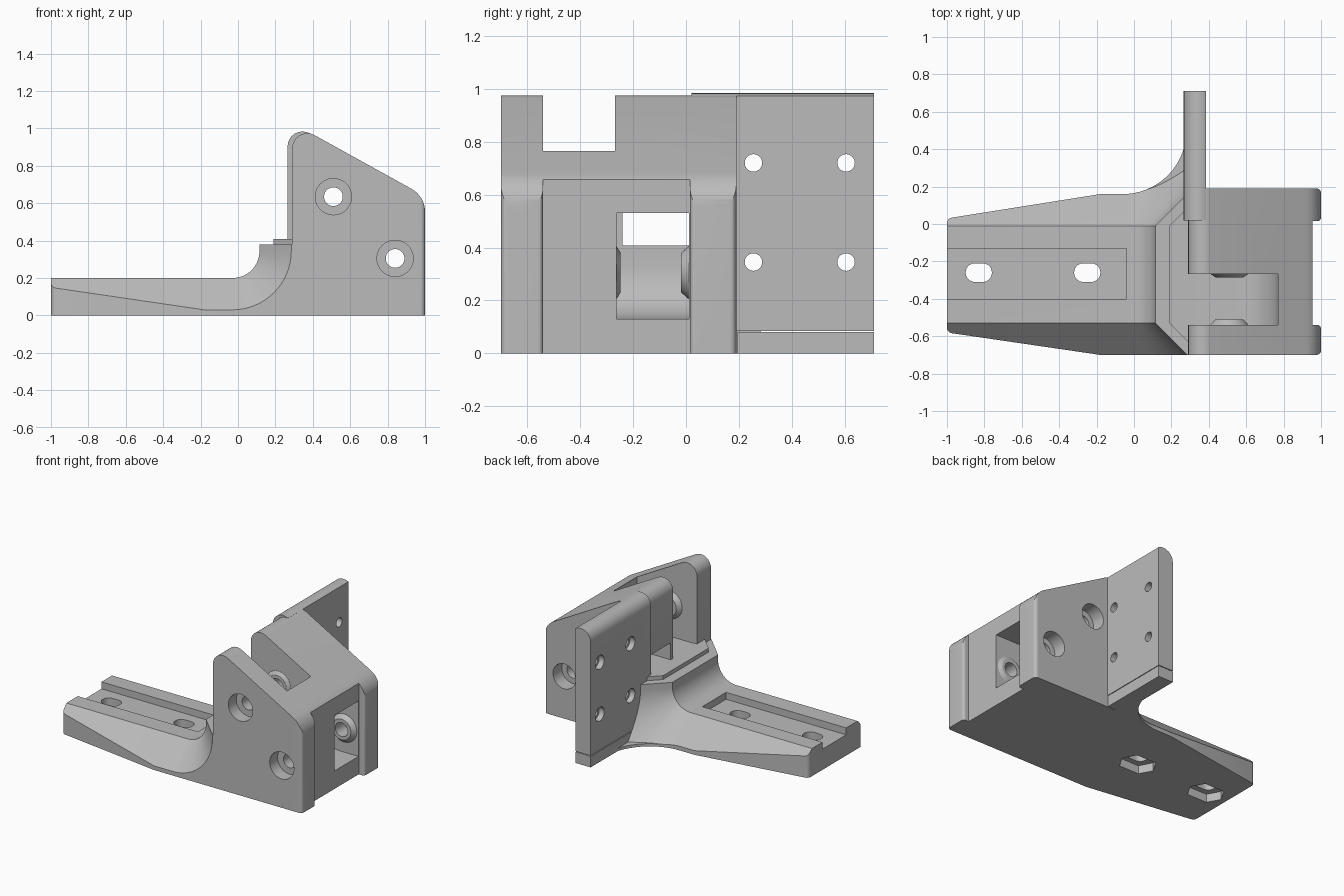
import bpy, bmesh, math
from mathutils import Vector

if "Cube" in bpy.data.objects:
    bpy.data.objects.remove(bpy.data.objects["Cube"])

grey = bpy.data.materials.new("plain grey")
grey.diffuse_color = (0.5, 0.5, 0.5, 1)
grey.use_nodes = True
grey.node_tree.nodes["Principled BSDF"].inputs["Base Color"].default_value = grey.diffuse_color


def loft(name, axis, sections):
    """Solid through (offset, 2D points) sections along an axis."""
    place = {'x': lambda o, u, v: (o, u, v),
             'y': lambda o, u, v: (u, o, v),
             'z': lambda o, u, v: (u, v, o)}[axis]
    bm = bmesh.new()
    rings = [[bm.verts.new(place(o, u, v)) for u, v in pts] for o, pts in sections]
    n = len(rings[0])
    for a, b in zip(rings, rings[1:]):
        for i in range(n):
            j = (i + 1) % n
            bm.faces.new((a[i], a[j], b[j], b[i]))
    bm.faces.new(rings[0])
    bm.faces.new(rings[-1])
    bmesh.ops.recalc_face_normals(bm, faces=bm.faces)
    me = bpy.data.meshes.new(name)
    bm.to_mesh(me)
    bm.free()
    me.materials.append(grey)
    ob = bpy.data.objects.new(name, me)
    bpy.context.collection.objects.link(ob)
    return ob


def prism(name, axis, pts, a, b):
    return loft(name, axis, [(a, pts), (b, pts)])


def box(name, x0, x1, y0, y1, z0, z1):
    return prism(name, 'z', [(x0, y0), (x1, y0), (x1, y1), (x0, y1)], z0, z1)


def circle(u, v, r, n=40):
    return [(u + r * math.cos(2 * math.pi * i / n), v + r * math.sin(2 * math.pi * i / n))
            for i in range(n)]


def rounded(pts, steps=8):
    """Polygon whose corners may carry a radius as a third value."""
    out = []
    for i, p in enumerate(pts):
        c = Vector(p[:2])
        if len(p) < 3:
            out.append(tuple(c))
            continue
        d0 = (Vector(pts[i - 1][:2]) - c).normalized()
        d1 = (Vector(pts[(i + 1) % len(pts)][:2]) - c).normalized()
        half = d0.angle(d1) / 2
        t = p[2] / math.tan(half)
        centre = c + (d0 + d1).normalized() * (p[2] / math.sin(half))
        a, b = c + d0 * t - centre, c + d1 * t - centre
        sweep = a.angle(b)
        for k in range(steps + 1):
            f = k / steps
            v = (a * math.sin((1 - f) * sweep) + b * math.sin(f * sweep)) / math.sin(sweep)
            out.append(tuple(centre + v))
    return out


def combine(target, other, op):
    m = target.modifiers.new("bool", 'BOOLEAN')
    m.operation, m.object, m.solver = op, other, 'EXACT'
    bpy.context.view_layer.objects.active = target
    bpy.ops.object.modifier_apply(modifier=m.name)
    bpy.data.objects.remove(other)


def cut(target, other):
    combine(target, other, 'DIFFERENCE')


def add(target, other):
    combine(target, other, 'UNION')


# Main block: side profile trimmed by a plan with a recessed right face
body = prism("bracket", 'y', rounded([(0.29, 0), (0.29, 1.03, 0.08), (1, 0.637, 0.14), (1, 0)]),
             -0.7, 0.19)
plan = rounded([(0.2, -0.8), (0.9, -0.8), (0.9, -0.7), (1, -0.7, 0.025), (1, -0.54, 0.02),
                (0.955, -0.54), (0.955, 0.015), (1, 0.015, 0.02), (1, 0.19, 0.025),
                (0.9, 0.19), (0.9, 0.3), (0.2, 0.3)])
combine(body, prism("plan", 'z', plan, -0.1, 1.2), 'INTERSECT')

# Upper wheel slot, open to the top and the left
cut(body, prism("upper_slot", 'y', rounded([(0.2, 0.405), (0.77, 0.405, 0.22), (0.77, 1.2), (0.2, 1.2)]),
                -0.54, -0.268))
# Lower wheel slot with a narrow channel to the left
cut(body, prism("lower_slot", 'y', rounded([(1.1, 0.13), (1.1, 0.53), (0.61, 0.53), (0.61, 0.13, 0.2)]),
                -0.262, 0.012))
cut(body, box("channel", 0.2, 0.7, -0.24, 0.012, 0.408, 0.53))

# Mounting plate and its foot strip
add(body, prism("plate", 'y', rounded([(0.265, 0.085), (0.265, 1.035, 0.08), (0.385, 0.973), (0.385, 0.085)]),
                0.02, 0.71))
add(body, box("foot_strip", 0.265, 0.385, 0.195, 0.71, 0, 0.08))


# Tongue: hollow-curved profile whose edges fall away by d on both sides
def tongue_profile(d):
    arc = [(-0.03 + (0.145 + d) * math.sin(a), 0.345 - (0.145 + d) * math.cos(a))
           for a in (math.pi / 2 * i / 16 for i in range(17))]
    return [(-1.2, -1), (-1.2, 0.2 - d)] + arc + [(0.115 + d, 0.38), (0.19 + d, 0.38),
                                                 (0.19 + d, 0.408), (1.2, 0.408), (1.2, -1)]


tongue = loft("tongue", 'y', [(y, tongue_profile(d)) for y, d in
                              ((-0.73, 0.2), (-0.53, 0), (-0.01, 0), (0.54, 0.55))])
sweep = [(-0.06 + 0.34 * math.sin(a), 0.5 - 0.34 * math.cos(a))
         for a in (math.radians(73) * i / 14 for i in range(14, -1, -1))]
outline = rounded([(-1, -0.58, 0.03), (-0.18, -0.7), (0.32, -0.7), (0.32, 0.4)] + sweep
                  + [(-0.18, 0.16), (-1, 0.03, 0.03)])
combine(tongue, prism("outline", 'z', outline, 0, 1), 'INTERSECT')
add(tongue, prism("lip", 'z', outline, 0, 0.02))

# Tongue channel, slotted holes and nut pockets below
cut(tongue, box("rail_channel", -1.1, -0.04, -0.4, -0.13, 0.15, 0.3))
for x in (-0.83, -0.25):
    cut(tongue, prism("slot", 'z', rounded([(x - 0.07, -0.31, 0.049), (x + 0.07, -0.31, 0.049),
                                            (x + 0.07, -0.21, 0.049), (x - 0.07, -0.21, 0.049)]), -0.1, 0.3))
    nut = [(x - 0.13, -0.26), (x - 0.08, -0.35), (x + 0.08, -0.35),
           (x + 0.13, -0.26), (x + 0.08, -0.17), (x - 0.08, -0.17)]
    cut(tongue, prism("nut_pocket", 'z', nut, -0.1, 0.06))
# Screw clearance beside the plate
cut(tongue, prism("clearance", 'x', circle(0.255, 0.345, 0.09), 0.05, 0.265))
add(body, tongue)

# Axle bosses inside the slots, then through holes and counterbores
for x, z, walls in ((0.51, 0.635, ((-0.54, 0.03), (-0.268, -0.017))),
                    (0.84, 0.305, ((-0.262, 0.015), (0.012, -0.03)))):
    for y, h in walls:
        s = math.copysign(0.004, h)
        add(body, loft("boss", 'y', [(y - s, circle(x, z, 0.105)), (y + h, circle(x, z, 0.075))]))
    cut(body, prism("axle_hole", 'y', circle(x, z, 0.05), -0.9, 0.4))
    cut(body, prism("front_bore", 'y', circle(x, z, 0.097), -0.9, -0.61))
    cut(body, prism("back_bore", 'y', circle(x, z, 0.09), 0.09, 0.4))

# Plate screw holes
for y in (0.255, 0.605):
    for z in (0.345, 0.72):
        cut(body, prism("screw_hole", 'x', circle(y, z, 0.033, 32), 0.2, 0.5))
        cut(body, prism("screw_bore", 'x', circle(y, z, 0.05, 32), 0.2, 0.305))

bpy.ops.object.select_all(action='DESELECT')
body.select_set(True)
bpy.context.view_layer.objects.active = body
bpy.ops.object.shade_smooth_by_angle(angle=math.radians(25))
